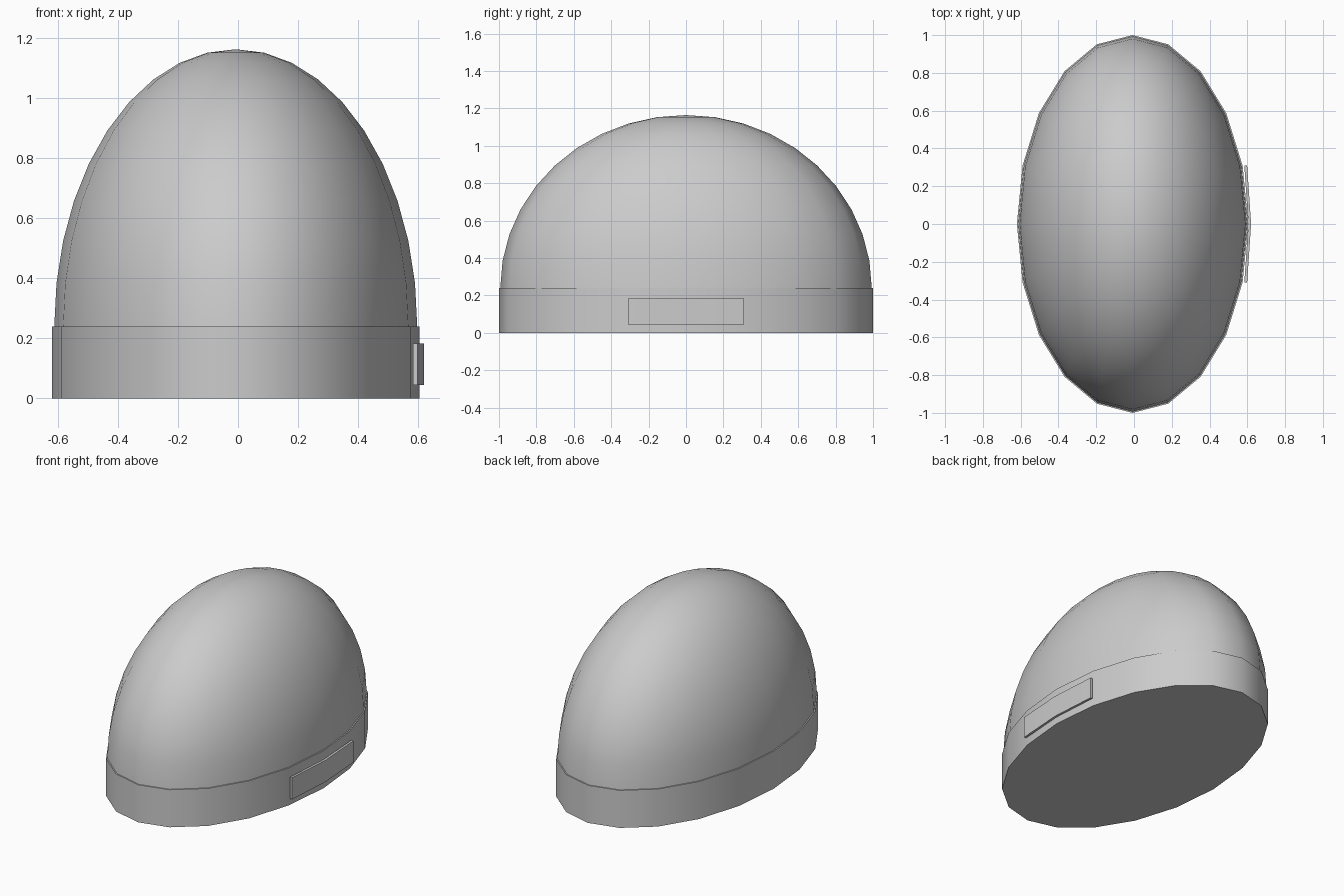
import bpy, bmesh
from math import sin, cos, pi

if "Cube" in bpy.data.objects:
    bpy.data.objects.remove(bpy.data.objects["Cube"])

SIDES = 20
CX = -0.0075  # body sits slightly left so the plate side balances it


def ring(bm, rx, ry, z):
    return [bm.verts.new((CX + rx * cos(2 * pi * i / SIDES),
                          ry * sin(2 * pi * i / SIDES), z)) for i in range(SIDES)]


def bridge(bm, a, b):
    n = len(a)
    for i in range(n):
        j = (i + 1) % n
        bm.faces.new((a[i], a[j], b[j], b[i]))


def finish(bm, name):
    bmesh.ops.recalc_face_normals(bm, faces=bm.faces[:])
    mesh = bpy.data.meshes.new(name)
    bm.to_mesh(mesh)
    bm.free()
    obj = bpy.data.objects.new(name, mesh)
    bpy.context.collection.objects.link(obj)
    bpy.ops.object.select_all(action='DESELECT')
    obj.select_set(True)
    bpy.context.view_layer.objects.active = obj
    bpy.ops.object.shade_smooth_by_angle(angle=0.6)
    return obj


# Oval base band, closed top and bottom
bm = bmesh.new()
low, high = ring(bm, 0.6125, 1.0, 0), ring(bm, 0.6125, 1.0, 0.24)
bridge(bm, low, high)
bm.faces.new(low[::-1])
bm.faces.new(high)
finish(bm, "base")

# Half-ellipsoid dome in nine-degree steps, closed underneath
bm = bmesh.new()
rings = []
for k in range(10):
    a = k * pi / 20
    rings.append(ring(bm, 0.605 * cos(a), 0.993 * cos(a), 0.24 + 0.924 * sin(a)))
for a, b in zip(rings, rings[1:]):
    bridge(bm, a, b)
apex = bm.verts.new((CX, 0, 1.164))
for i in range(SIDES):
    bm.faces.new((rings[-1][i], rings[-1][(i + 1) % SIDES], apex))
finish(bm, "dome")

# Thin bent plate on the right side of the band
bm = bmesh.new()
outline = [(0.584, -0.31), (0.599, -0.31), (0.62, 0),
           (0.599, 0.31), (0.584, 0.31), (0.605, 0)]
low, high = [[bm.verts.new((x, y, z)) for x, y in outline] for z in (0.045, 0.183)]
bridge(bm, low, high)
for loop in (low, high):
    bm.faces.new((loop[0], loop[1], loop[2], loop[5]))
    bm.faces.new((loop[5], loop[2], loop[3], loop[4]))
finish(bm, "side_plate")
